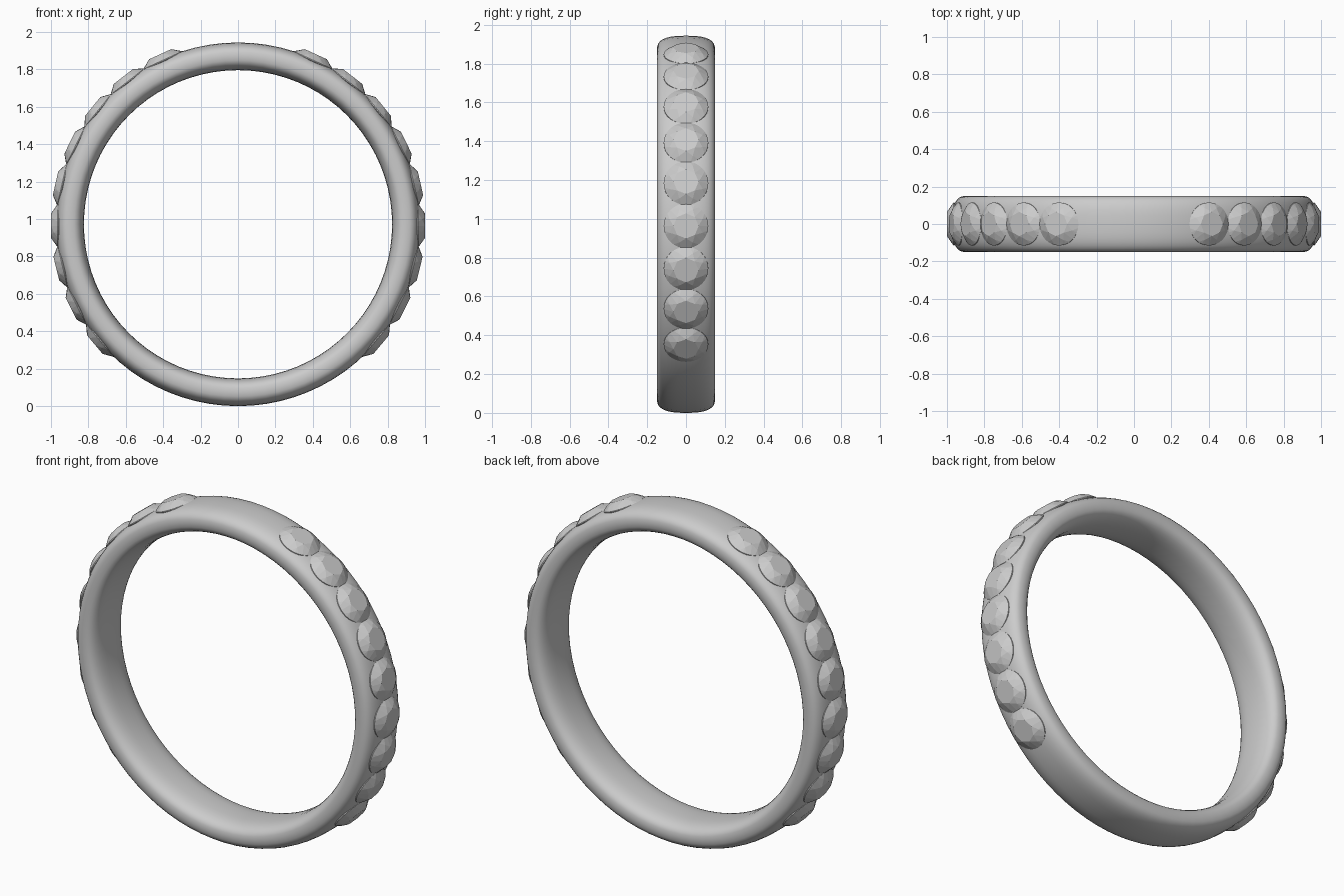
import bpy, bmesh
from math import sin, cos, pi, radians
from mathutils import Matrix, Vector

if "Cube" in bpy.data.objects:
    bpy.data.objects.remove(bpy.data.objects["Cube"])

CZ = 0.972            # ring centre height
R_MID, HALF_T, HALF_W = 0.898, 0.074, 0.15


def make_object(name, bm):
    bmesh.ops.recalc_face_normals(bm, faces=bm.faces[:])
    me = bpy.data.meshes.new(name)
    bm.to_mesh(me)
    bm.free()
    ob = bpy.data.objects.new(name, me)
    bpy.context.collection.objects.link(ob)
    return ob


def sgn_pow(v, p):
    return (1 if v >= 0 else -1) * abs(v) ** p


# Band: rounded cross-section swept round the y axis
bm = bmesh.new()
SEG, PROF, EXP = 80, 32, 2 / 2.7
rings = []
for i in range(SEG):
    a = 2 * pi * i / SEG
    loop = []
    for j in range(PROF):
        t = 2 * pi * j / PROF
        r = R_MID + HALF_T * sgn_pow(cos(t), EXP)
        loop.append(bm.verts.new((r * cos(a), HALF_W * sgn_pow(sin(t), EXP), CZ + r * sin(a))))
    rings.append(loop)
for i in range(SEG):
    a, b = rings[i], rings[(i + 1) % SEG]
    for j in range(PROF):
        k = (j + 1) % PROF
        bm.faces.new((a[j], a[k], b[k], b[j])).smooth = True
make_object("band", bm)

# Brilliant-cut stone: table, bezel points, girdle and culet wrapped in a hull
bm = bmesh.new()


def circle(n, r, z, offset=0.0):
    for i in range(n):
        a = 2 * pi * (i + offset) / n
        bm.verts.new((r * cos(a), r * sin(a), z))


circle(8, 0.065, 1.0)
circle(8, 0.092, 0.984, 0.5)
circle(32, 0.115, 0.965)
circle(32, 0.115, 0.960)
bm.verts.new((0, 0, 0.87))
bmesh.ops.convex_hull(bm, input=bm.verts[:])
bmesh.ops.dissolve_limit(bm, angle_limit=radians(1), verts=bm.verts[:], edges=bm.edges[:])
stone = make_object("stone_right_1", bm)

# Nine stones down each side
for side, label in ((1, "right"), (-1, "left")):
    for i in range(9):
        ang = radians(65.4 - 13.18 * i)
        if side == 1 and i == 0:
            ob = stone
        else:
            ob = bpy.data.objects.new(f"stone_{label}_{i + 1}", stone.data)
            bpy.context.collection.objects.link(ob)
        tilt = side * (pi / 2 - ang)
        ob.matrix_world = Matrix.Translation(Vector((0, 0, CZ))) @ Matrix.Rotation(tilt, 4, 'Y')
